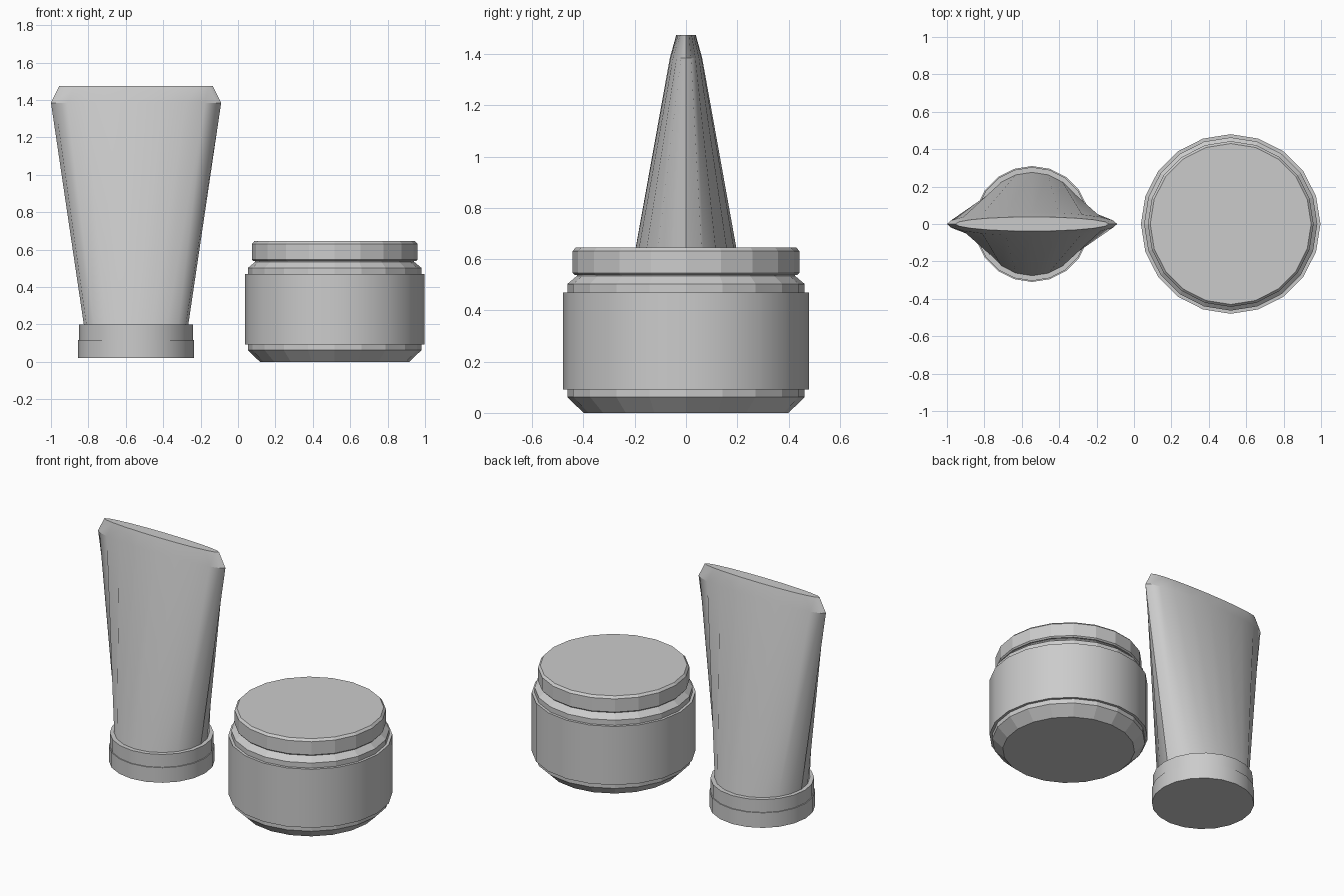
import bpy, bmesh
from math import cos, sin, tau, radians

if "Cube" in bpy.data.objects:
    bpy.data.objects.remove(bpy.data.objects["Cube"])

SIDES = 20


def loft(name, cx, rings, smooth=True):
    """Closed solid through elliptical rings given as (half_x, half_y, z)."""
    bm = bmesh.new()
    loops = []
    for rx, ry, z in rings:
        loops.append([bm.verts.new((cx + rx * cos(tau * i / SIDES),
                                    ry * sin(tau * i / SIDES), z))
                      for i in range(SIDES)])
    for a, b in zip(loops, loops[1:]):
        for i in range(SIDES):
            j = (i + 1) % SIDES
            bm.faces.new((a[i], a[j], b[j], b[i]))
    bm.faces.new(loops[0][::-1])
    bm.faces.new(loops[-1])
    mesh = bpy.data.meshes.new(name)
    bm.to_mesh(mesh)
    bm.free()
    ob = bpy.data.objects.new(name, mesh)
    bpy.context.collection.objects.link(ob)
    if smooth:
        bpy.ops.object.select_all(action='DESELECT')
        ob.select_set(True)
        bpy.context.view_layer.objects.active = ob
        bpy.ops.object.shade_smooth_by_angle(angle=radians(30))
    return ob


def lathe(name, cx, profile, smooth=True):
    return loft(name, cx, [(r, r, z) for r, z in profile], smooth)


# Squeeze tube: round at the cap, flattened to a crimped top
TUBE_X = -0.545
loft("tube_body", TUBE_X, [(0.278, 0.278, 0.19), (0.455, 0.063, 1.385),
                           (0.41, 0.038, 1.475)])
# Tube cap with a slightly wider lower ring
lathe("tube_cap", TUBE_X, [(0.31, 0.02), (0.31, 0.117), (0.304, 0.117),
                           (0.304, 0.2)])

# Cream jar: chamfered base and sloping shoulder
JAR_X = 0.517
lathe("jar_body", JAR_X, [(0.40, 0.0), (0.463, 0.062), (0.463, 0.503),
                          (0.425, 0.535), (0.425, 0.55)], smooth=False)
# Raised band round the jar
lathe("jar_band", JAR_X, [(0.48, 0.092), (0.48, 0.47)])
# Lid with bevelled rims
lathe("jar_lid", JAR_X, [(0.435, 0.538), (0.443, 0.546), (0.443, 0.631),
                         (0.43, 0.645)], smooth=False)
